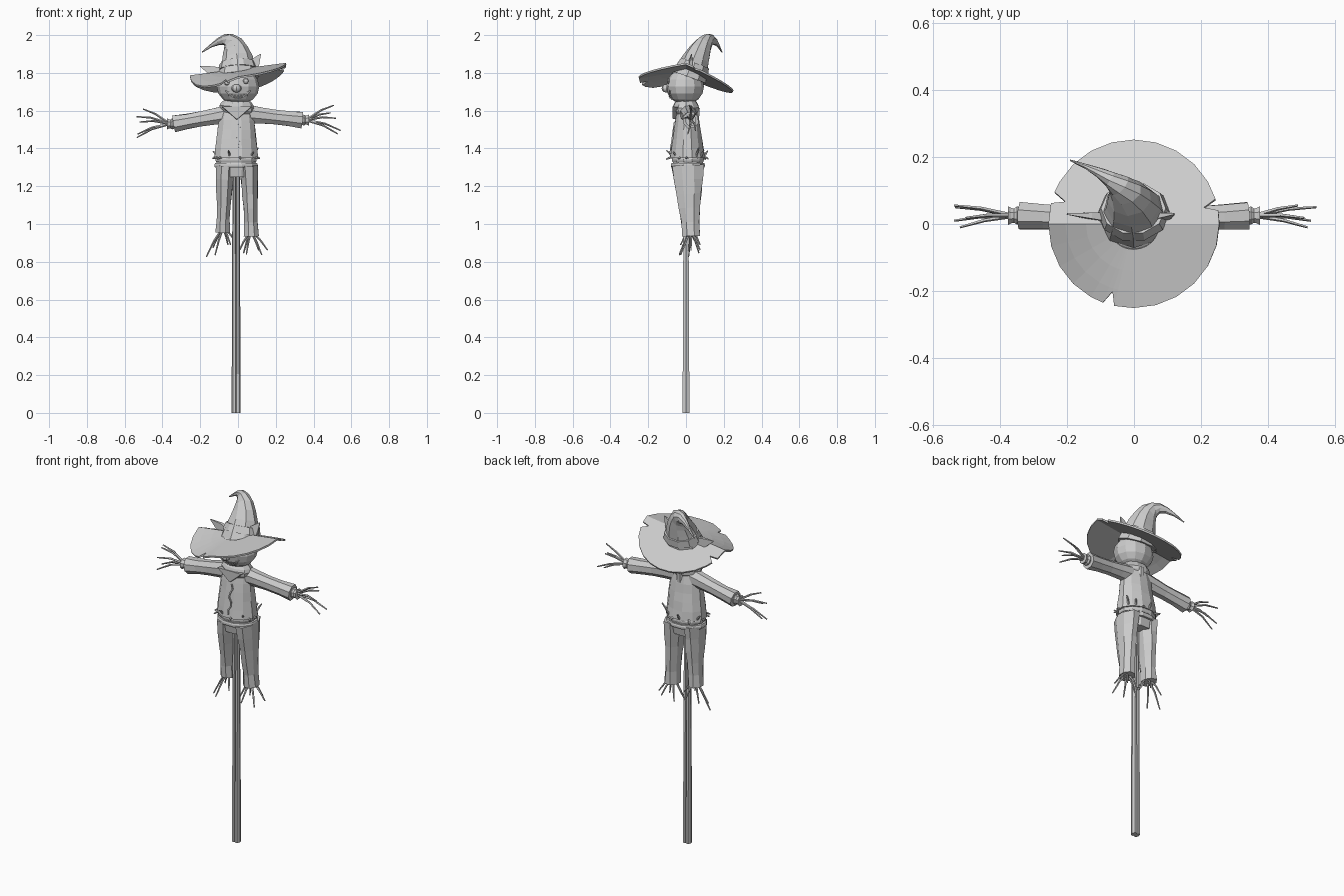
import bpy
import bmesh
import math
import random
from mathutils import Vector, Matrix

random.seed(4)
cube = bpy.data.objects.get("Cube")
if cube:
    bpy.data.objects.remove(cube, do_unlink=True)

clay = bpy.data.materials.new("plain_grey")
clay.use_nodes = True
clay.diffuse_color = (0.6, 0.6, 0.6, 1)
clay.node_tree.nodes["Principled BSDF"].inputs["Base Color"].default_value = clay.diffuse_color

SIDES = (("right", -1), ("left", 1))


def finish(name, bm):
    """Turn a bmesh into a flat-shaded object."""
    bmesh.ops.recalc_face_normals(bm, faces=bm.faces)
    mesh = bpy.data.meshes.new(name)
    bm.to_mesh(mesh)
    bm.free()
    mesh.materials.append(clay)
    part = bpy.data.objects.new(name, mesh)
    bpy.context.collection.objects.link(part)
    return part


def loft(bm, centres, radii, sides, wobble=0.0):
    """Skin oval rings along a path; each radius pair is (depth, width)."""
    last = len(centres) - 1
    loops = []
    for i, (centre, (depth, width)) in enumerate(zip(centres, radii)):
        tangent = (centres[min(i + 1, last)] - centres[max(i - 1, 0)]).normalized()
        back = Vector((0, 1, 0))
        back = (back - tangent * back.dot(tangent)).normalized()
        across = tangent.cross(back)
        loop = []
        for k in range(sides):
            angle = math.tau * (k + 0.5) / sides
            scale = 1 + random.uniform(-wobble, wobble)
            offset = back * depth * math.cos(angle) + across * width * math.sin(angle)
            loop.append(bm.verts.new(centre + offset * scale))
        loops.append(loop)
    for low, high in zip(loops, loops[1:]):
        for k in range(sides):
            n = (k + 1) % sides
            bm.faces.new((low[k], low[n], high[n], high[k]))
    bm.faces.new(loops[0])
    bm.faces.new(loops[-1])


def solid(name, path, shape, steps, sides, wobble=0.0):
    """Loft a part from a path rule and a (depth, width) rule over t = 0..1."""
    bm = bmesh.new()
    times = [i / steps for i in range(steps + 1)]
    loft(bm, [path(t) for t in times], [shape(t) for t in times], sides, wobble)
    return finish(name, bm)


def line(start, end):
    """Straight path rule between two points."""
    return lambda t: Vector(start).lerp(Vector(end), t)


def twig(bm, start, tip, radius=0.007):
    """A thin tapering twig with one kink."""
    span = tip - start
    kink = start + span * 0.55 + Vector((0, 0.3, 0.6)) * span.length * 0.1
    loft(bm, [start, kink, tip], [(radius * s,) * 2 for s in (1, 0.8, 0.5)], 5)


def twig_fan(name, start, axis, spread, other, count):
    """Twigs leaving one point, spread in an oval around an axis."""
    bm = bmesh.new()
    start = Vector(start)
    for k in range(count):
        angle = math.tau * (k + 0.4) / count
        reach = axis * random.uniform(0.75, 1.1)
        twig(bm, start, start + reach + spread * math.sin(angle) + other * math.cos(angle))
    return finish(name, bm)


# Support pole made of two lashed stakes
for side, sign in SIDES:
    x = -0.01 + sign * 0.01
    solid(side + "_stake", line((x, 0, 0), (x, 0, 1.35)),
          lambda t: (0.021 - 0.007 * t, 0.014 - 0.005 * t), 2, 6)

# Trousers
solid("trouser_seat", line((-0.01, 0.01, 1.25), (-0.01, 0.01, 1.36)),
      lambda t: (0.07 + 0.02 * t, 0.09 + 0.02 * t), 2, 10)
for side, sign in SIDES:
    x = sign * 0.063 - 0.005
    hem = 0.945 - sign * 0.01
    solid(side + "_trouser_leg", line((x, 0.01, 1.31), (x + sign * 0.013, 0.025, hem)),
          lambda t: (0.09 - 0.05 * t + 0.01 * t ** 9, 0.052 - 0.02 * t + 0.01 * t ** 9), 5, 8, 0.06)
    twig_fan(side + "_foot_straw", (x + sign * 0.01, 0.02, hem + 0.03), Vector((sign * 0.01, 0, -0.13)),
             Vector((0.08, 0, 0.02)), Vector((0, 0.06, 0)), 6)

# Shirt body
solid("shirt_body", line((-0.01, 0.008, 1.35), (-0.006, 0.005, 1.65)),
      lambda t: ((0.095 - 0.045 * t) * (1 - t ** 12 / 3), (0.12 - 0.035 * t) * (1 - t ** 12 / 2)), 6, 12, 0.02)

# Ragged front seam
seam = line((0, -0.06, 1.54), (0, -0.084, 1.37))
solid("shirt_seam", lambda t: seam(t) + Vector((0.01 * math.sin(12 * t), 0, 0)),
      lambda t: (0.006, 0.005), 7, 4)

# Rope belt of two coils
for name, z, girth in (("lower_rope", 1.31, 0.12), ("upper_rope", 1.34, 0.114)):
    solid(name, line((-0.01, 0.01, z - 0.012), (-0.01, 0.01, z + 0.012)),
          lambda t: (girth - 0.025 - abs(t - 0.5) * 0.01, girth - abs(t - 0.5) * 0.01), 3, 12)

# Straw poking out at the waist
bm = bmesh.new()
for i in range(14):
    angle = math.tau * i / 14 + random.uniform(-0.15, 0.15)
    out = Vector((math.cos(angle), math.sin(angle), 0))
    root = Vector((out.x * 0.105 - 0.01, out.y * 0.085 + 0.01, 1.355))
    out.z = random.choice((-0.4, 1, 1.6))
    twig(bm, root, root + out * random.uniform(0.02, 0.035))
finish("waist_straw", bm)

# Sleeves, wrists and twig hands
for side, sign in SIDES:
    cuff = Vector((sign * 0.34, 0.025, 1.54 + sign * 0.01))
    solid(side + "_sleeve", line((sign * 0.045, 0.01, 1.583), cuff),
          lambda t: (0.045 - 0.007 * math.sin(3 * t), 0.052 - 0.01 * math.sin(2.6 * t)), 4, 8, 0.04)
    wrist = cuff + Vector((sign * 0.036, 0, 0))
    solid(side + "_wrist", line(cuff, wrist),
          lambda t: (0.026 + 0.004 * math.sin(8 * t), 0.028 + 0.004 * math.sin(8 * t)), 4, 8)
    twig_fan(side + "_twig_hand", cuff + Vector((sign * 0.02, 0, 0)), Vector((sign * 0.17, 0, 0)),
             Vector((0, 0, 0.08)), Vector((0, 0.035, 0)), 5)

# Neckerchief with a front point and a knot behind
solid("neckerchief", line((-0.006, 0, 1.585), (0, 0, 1.655)),
      lambda t: (0.046 + 0.025 * math.sin(2.5 * t + 0.5), 0.06 + 0.035 * math.sin(2.5 * t + 0.5)), 4, 10, 0.04)
solid("neckerchief_point", line((-0.006, -0.055, 1.62), (-0.006, -0.063, 1.555)),
      lambda t: (0.025 - 0.015 * t, 0.11 - 0.106 * t), 2, 4)
solid("neckerchief_knot", line((0, 0.06, 1.615), (0, 0.06, 1.55)),
      lambda t: (0.015 - 0.005 * t, 0.02), 2, 6)

# Head
HEAD = Vector((0, -0.005, 1.728))
SIZE = Vector((0.113, 0.1, 0.096))


def ball(name, centre, size, segments, rings):
    bm = bmesh.new()
    bmesh.ops.create_uvsphere(bm, u_segments=segments, v_segments=rings, radius=1,
                              matrix=Matrix.Translation(centre) @ Matrix.Diagonal((*size, 1)))
    return finish(name, bm)


def on_face(x, z):
    """Point on the front of the head, from offsets to its centre."""
    bulge = math.sqrt(1 - (x / SIZE.x) ** 2 - (z / SIZE.z) ** 2)
    return HEAD + Vector((x, -SIZE.y * bulge, z))


ball("head", HEAD, SIZE, 12, 8)
ball("nose", on_face(-0.008, -0.01), (0.027, 0.025, 0.022), 8, 6)
for side, sign in SIDES:
    ball(side + "_button_eye", on_face(sign * 0.05 - 0.008, 0.025 + sign * 0.004), (0.016, 0.008, 0.016), 8, 4)


# Stitched grin
def grin(t):
    x = 0.13 * (t - 0.5)
    return x, 9 * x * x - 0.06


solid("grin", lambda t: on_face(*grin(t)), lambda t: (0.004, 0.004), 8, 4)
bm = bmesh.new()
for i in range(1, 8):
    x, z = grin(i / 8)
    loft(bm, [on_face(x, z - 0.01), on_face(x, z + 0.01)], [(0.003, 0.003)] * 2, 4)
finish("grin_stitches", bm)

# Floppy brim with three torn notches
NOTCHES = (13, 162, 253)
angles = [a for a in range(0, 360, 15) if all(abs(a - n) > 5 for n in NOTCHES)]
angles = sorted(angles + [n + d for n in NOTCHES for d in (-4, 0, 4)])


def brim_point(angle, radius):
    x, y = radius * 1.02 * math.cos(angle), radius * math.sin(angle)
    z = 1.815 + 0.13 * x + (-0.45 * y if y > 0 else 0.16 * y)
    if x < 0 and y < 0:
        z -= 1.2 * x * y
    return x, y, z


bm = bmesh.new()
rows = []
for radius in (0.075, 0.14, 0.2, 0.25):
    rows.append([bm.verts.new(brim_point(math.radians(a), min(radius, 0.21) if a in NOTCHES else radius))
                 for a in angles])
for inner, outer in zip(rows, rows[1:]):
    for k in range(len(angles)):
        n = (k + 1) % len(angles)
        bm.faces.new((inner[k], outer[k], outer[n], inner[n]))
brim = finish("hat_brim", bm)
cloth = brim.modifiers.new("cloth_thickness", 'SOLIDIFY')
cloth.thickness = 0.01
cloth.offset = 0


# Crown that leans back and curls over to a drooping tip, with its band
def crown_path(t):
    return Vector((-0.19 * t ** 2.5, 0.02 + 0.17 * t, 1.775 + 0.2 * math.sin(2.4 * t)))


def crown_shape(t):
    width = 0.11 * (1 - t) ** 1.3 + 0.003
    return width * 0.85, width


solid("hat_crown", crown_path, crown_shape, 9, 9, 0.04)
solid("hat_band", lambda t: crown_path(0.08 + 0.08 * t),
      lambda t: [r + 0.006 for r in crown_shape(0.08 + 0.08 * t)], 1, 10)

# Pointed ears poking through the hat
for side, root, tip in (("right", (-0.07, 0.02, 1.785), (-0.2, 0.03, 1.835)),
                        ("left", (0.06, 0.02, 1.81), (0.12, 0.03, 1.9))):
    solid(side + "_ear", line(root, tip),
          lambda t: (0.022 - 0.019 * t, 0.045 * (1 - t * t) + 0.003), 2, 4)
